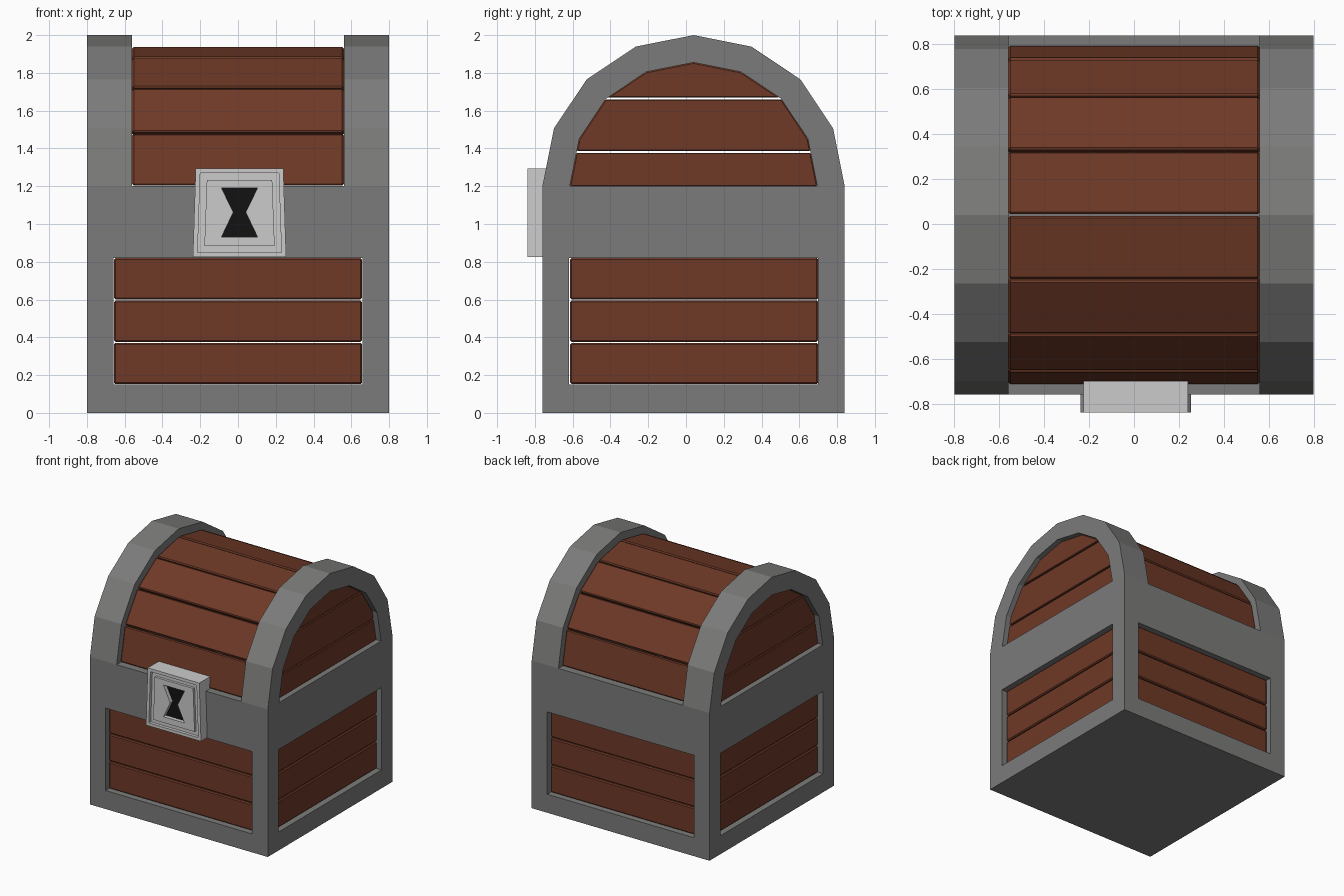
import bpy, bmesh
from math import sin, cos, pi, radians

if "Cube" in bpy.data.objects:
    bpy.data.objects.remove(bpy.data.objects["Cube"])

CY, SPRING = 0.04, 1.2          # arch centre in y, height where the arch starts


def material(name, rgb):
    m = bpy.data.materials.new(name)
    m.diffuse_color = (*rgb, 1)
    m.use_nodes = True
    m.node_tree.nodes["Principled BSDF"].inputs["Base Color"].default_value = m.diffuse_color
    return m


WOOD = material("wood", (0.156, 0.041, 0.020))
IRON = material("dark_iron", (0.20, 0.198, 0.196))
STEEL = material("steel", (0.60, 0.60, 0.60))
BLACK = material("black", (0.006, 0.006, 0.006))


def prism(name, pts, a, b, axis="x", mat=None, bevel=0):
    """Extrude a profile (y,z) along x, or (x,z) along y, from a to b."""
    bm = bmesh.new()
    place = (lambda p, t: (t, p[0], p[1])) if axis == "x" else (lambda p, t: (p[0], t, p[1]))
    f = bm.faces.new([bm.verts.new(place(p, a)) for p in pts])
    ext = bmesh.ops.extrude_face_region(bm, geom=[f])
    for v in [g for g in ext["geom"] if isinstance(g, bmesh.types.BMVert)]:
        v.co["xy".index(axis)] = b
    if bevel:
        bmesh.ops.bevel(bm, geom=bm.edges[:], offset=bevel, segments=1, affect="EDGES")
    bmesh.ops.recalc_face_normals(bm, faces=bm.faces[:])
    me = bpy.data.meshes.new(name)
    bm.to_mesh(me)
    bm.free()
    ob = bpy.data.objects.new(name, me)
    bpy.context.collection.objects.link(ob)
    if mat:
        me.materials.append(mat)
    return ob


def rect(a0, a1, z0, z1):
    return [(a0, z0), (a1, z0), (a1, z1), (a0, z1)]


def arch(r):
    return [(CY + r * cos(i * pi / 8), SPRING + r * sin(i * pi / 8)) for i in range(9)]


def cut(ob, cutter):
    mod = ob.modifiers.new("cut", "BOOLEAN")
    mod.operation, mod.solver, mod.object = "DIFFERENCE", "EXACT", cutter
    bpy.context.view_layer.objects.active = ob
    bpy.ops.object.modifier_apply(modifier=mod.name)
    bpy.data.objects.remove(cutter)


# Iron frame: arched shell with openings for the planks
frame = prism("frame", arch(0.8) + [(CY - 0.8, 0), (CY + 0.8, 0)], -0.8, 0.8, mat=IRON)
cut(frame, prism("hollow", arch(0.72) + [(CY - 0.72, 0.08), (CY + 0.72, 0.08)], -0.72, 0.72))
cut(frame, prism("front_opening", rect(-0.66, 0.66, 0.15, 0.82), -1, 1, "y"))
cut(frame, prism("side_opening", rect(CY - 0.66, CY + 0.66, 0.15, 0.82), -1, 1))
cut(frame, prism("arch_opening", arch(0.655), -1, 1))
cut(frame, prism("lid_opening", rect(-0.56, 0.56, SPRING, 2.3), -1, 1.1, "y"))

# Lower planks, three on each wall
for i in range(3):
    z0, z1 = 0.152 + i * 0.2245, 0.37 + i * 0.2245
    for side, s in (("front", -1), ("back", 1)):
        prism(f"{side}_plank_{i + 1}", rect(-0.657, 0.657, z0, z1),
              CY + s * 0.69, CY + s * 0.76, "y", WOOD, 0.008)
    for side, s in (("left", -1), ("right", 1)):
        prism(f"{side}_plank_{i + 1}", rect(CY - 0.653, CY + 0.66, z0, z1),
              s * 0.70, s * 0.76, "x", WOOD, 0.008)

# Planks filling the arched ends of the lid
corners = [(y - CY, z) for y, z in arch(0.655)[:5]]


def half_width(z):
    for (y0, z0), (y1, z1) in zip(corners, corners[1:]):
        if z <= z1:
            return y0 + (y1 - y0) * (z - z0) / (z1 - z0)
    return 0


for i, (z0, z1) in enumerate(((1.2, 1.377), (1.386, 1.66), (1.669, 1.855))):
    right = [(half_width(z0), z0)]
    right += [c for c in corners if z0 + 0.01 < c[1] < z1 - 0.01]
    if z1 < 1.8:
        right.append((half_width(z1), z1))
    pts = [(CY + y, z) for y, z in right]
    if z1 > 1.8:
        pts.append((CY, z1))
    pts += [(CY - y, z) for y, z in reversed(right)]
    for side, s in (("left", -1), ("right", 1)):
        prism(f"lid_{side}_plank_{i + 1}", pts, s * 0.70, s * 0.76, "x", WOOD, 0.005)

# Curved lid planks
for i in range(8):
    a0, a1 = radians(i * 22.5 + 0.3), radians((i + 1) * 22.5 - 0.3)
    pts = [(CY + r * cos(a), SPRING + 0.98 * r * sin(a))
           for r, a in ((0.70, a0), (0.755, a0), (0.755, a1), (0.70, a1))]
    prism(f"lid_plank_{i + 1}", pts, -0.56, 0.56, "x", WOOD, 0.009)

# Lock plate: flared block, sunken floor, raised centre
LX = 0.008
lock = prism("lock_plate", [(LX - 0.247, 0.825), (LX + 0.247, 0.825),
                            (LX + 0.232, 1.295), (LX - 0.232, 1.295)], -0.70, -0.84, "y", STEEL)
bm = bmesh.new()
bm.from_mesh(lock.data)
face = min(bm.faces, key=lambda f: f.calc_center_median().y)
for inset, depth in ((0.035, 0.025), (0.05, -0.02)):
    bmesh.ops.inset_region(bm, faces=[face], thickness=inset)
    ext = bmesh.ops.extrude_discrete_faces(bm, faces=[face])
    face = ext["faces"][0]
    bmesh.ops.translate(bm, verts=face.verts[:], vec=(0, depth, 0))
bm.to_mesh(lock.data)
bm.free()

# Hourglass keyhole
hole = [(LX + x, z) for x, z in ((-0.095, 0.932), (0.095, 0.932), (0.033, 1.062),
                                 (0.095, 1.19), (-0.095, 1.19), (-0.033, 1.062))]
cut(lock, prism("keyhole_cutter", hole, -0.9, -0.80, "y"))
prism("keyhole", hole, -0.803, -0.79, "y", BLACK)
